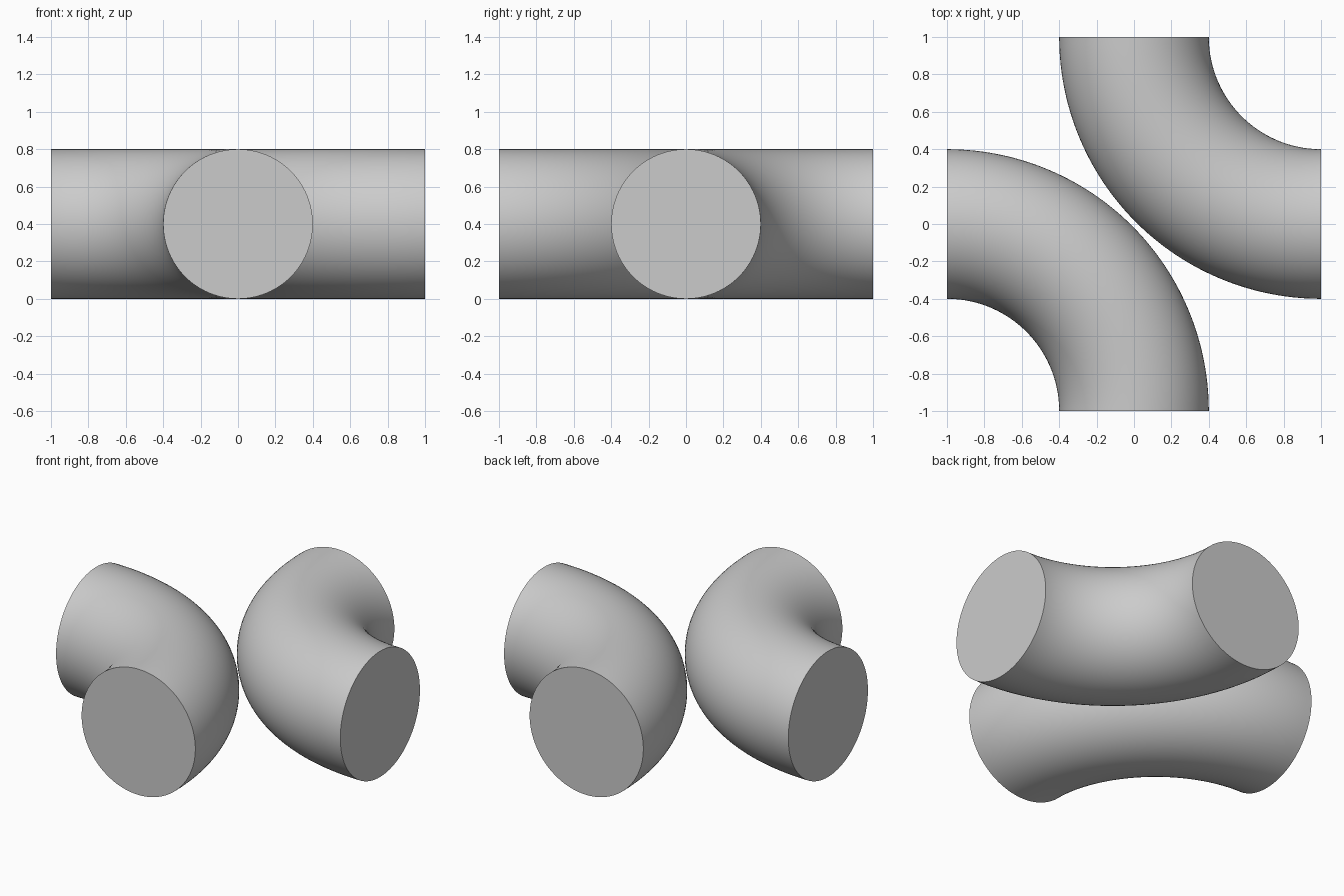
import bpy
import bmesh
from math import pi, radians
from mathutils import Matrix, Vector

cube = bpy.data.objects.get("Cube")
if cube:
    bpy.data.objects.remove(cube, do_unlink=True)

BEND, TUBE = 1.0, 0.4        # bend radius and tube radius
SIDES, STEPS = 96, 48

grey = bpy.data.materials.new("plain grey")
grey.use_nodes = True
colour = (0.6, 0.6, 0.6, 1)
grey.diffuse_color = colour
grey.node_tree.nodes["Principled BSDF"].inputs["Base Color"].default_value = colour


def elbow(name, corner, turn):
    """Quarter bend of solid round tube, swept about a vertical axis at corner."""
    bm = bmesh.new()
    # Round end, upright and facing along y
    place = Matrix.Translation((BEND, 0, TUBE)) @ Matrix.Rotation(pi / 2, 4, "X")
    ring = bmesh.ops.create_circle(bm, segments=SIDES, radius=TUBE, matrix=place)["verts"]
    edges = list({e for v in ring for e in v.link_edges})
    # Sweep through a quarter turn
    bmesh.ops.spin(bm, geom=edges, cent=(0, 0, 0), axis=(0, 0, 1),
                   angle=pi / 2, steps=STEPS)
    # Flat caps
    bmesh.ops.holes_fill(bm, edges=[e for e in bm.edges if e.is_boundary], sides=0)
    bm.transform(Matrix.Translation(Vector(corner)) @ Matrix.Rotation(turn, 4, "Z"))
    bmesh.ops.recalc_face_normals(bm, faces=bm.faces)

    mesh = bpy.data.meshes.new(name)
    bm.to_mesh(mesh)
    bm.free()
    mesh.materials.append(grey)
    obj = bpy.data.objects.new(name, mesh)
    bpy.context.collection.objects.link(obj)
    bpy.ops.object.select_all(action="DESELECT")
    obj.select_set(True)
    bpy.context.view_layer.objects.active = obj
    bpy.ops.object.shade_smooth_by_angle(angle=radians(30))


# Two bends, back to back
elbow("front_right_bend", (-1, -1, 0), 0)
elbow("back_left_bend", (1, 1, 0), pi)
